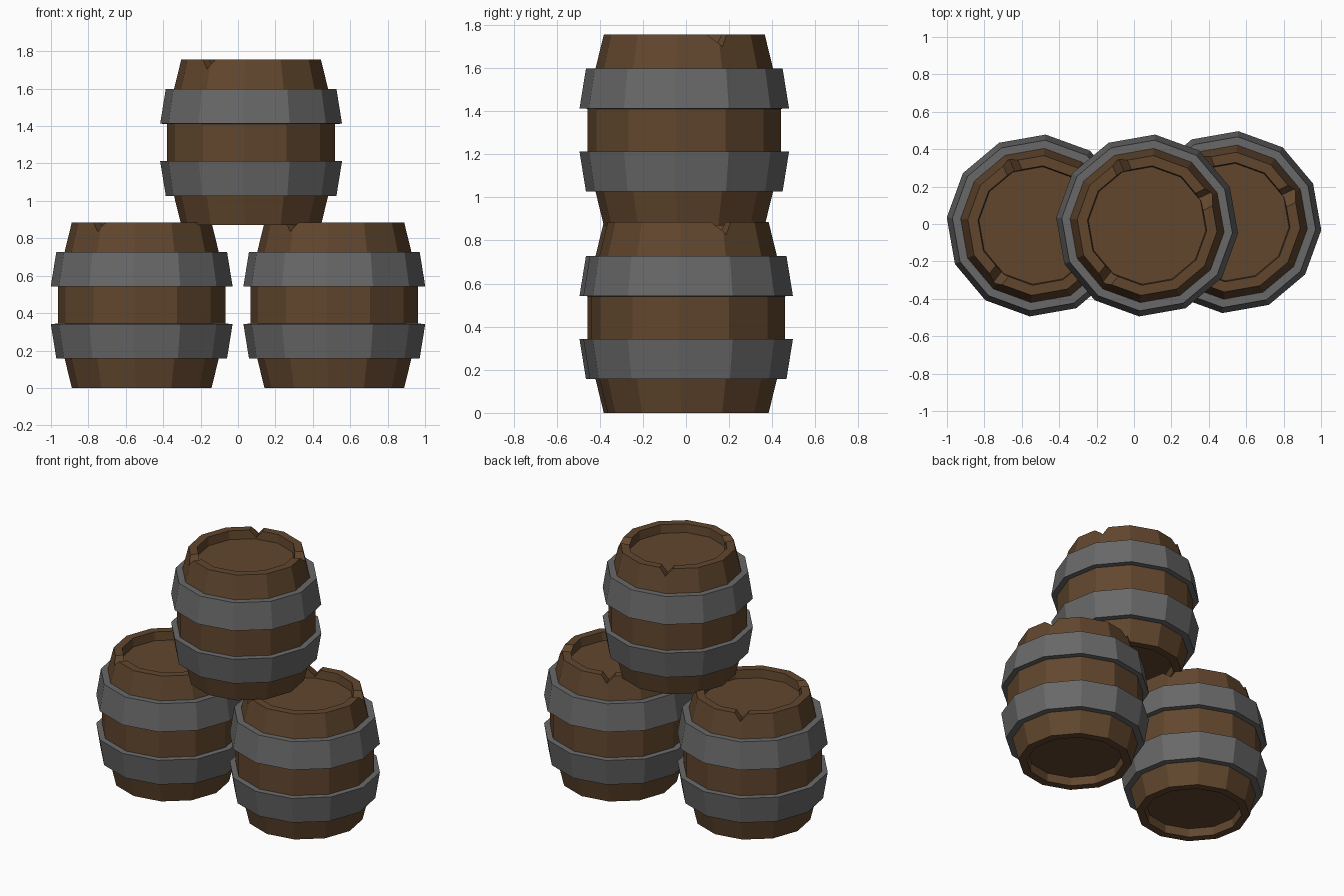
import bpy, bmesh
from math import cos, sin, radians

if "Cube" in bpy.data.objects:
    bpy.data.objects.remove(bpy.data.objects["Cube"])

SIDES, TURN, H = 12, radians(-5), 0.885


def material(name, rgb):
    m = bpy.data.materials.new(name)
    m.diffuse_color = (*rgb, 1)
    m.use_nodes = True
    m.node_tree.nodes["Principled BSDF"].inputs["Base Color"].default_value = m.diffuse_color
    return m


wood = material("wood", (0.12, 0.062, 0.027))
iron = material("iron", (0.14, 0.14, 0.14))


def make_mesh(name, bm, mat):
    bmesh.ops.recalc_face_normals(bm, faces=bm.faces)
    me = bpy.data.meshes.new(name)
    bm.to_mesh(me)
    bm.free()
    me.materials.append(mat)
    return me


def add(name, me, loc=(0, 0, 0)):
    ob = bpy.data.objects.new(name, me)
    ob.location = loc
    bpy.context.collection.objects.link(ob)
    return ob


def lathe(bm, profile, closed):
    """Spin (radius, z) points into a 12-sided solid; closed joins last to first."""
    rings = []
    for r, z in profile:
        rings.append([bm.verts.new((r * cos(TURN + radians(30 * i)),
                                    r * sin(TURN + radians(30 * i)), z))
                      for i in range(SIDES)])
    pairs = list(zip(rings, rings[1:]))
    if closed:
        pairs.append((rings[-1], rings[0]))
    else:
        bm.faces.new(rings[0])
        bm.faces.new(rings[-1])
    for a, b in pairs:
        for i in range(SIDES):
            j = (i + 1) % SIDES
            bm.faces.new((a[i], a[j], b[j], b[i]))


# staves: bulging body with recessed heads at both ends
half = [(0.315, 0.06), (0.32, 0), (0.375, 0), (0.413, 0.155), (0.45, 0.31)]
bm = bmesh.new()
lathe(bm, half + [(r, H - z) for r, z in reversed(half)], False)
body = add("barrel_body", make_mesh("barrel_body", bm, wood))

# V-shaped nicks in the top rim: angle, left, tip, right, depth
bm = bmesh.new()
for ang, left, tip, right, depth in ((26, -0.06, 0.01, 0.04, 0.057),
                                     (113, -0.04, 0.0, 0.045, 0.05),
                                     (232, -0.045, 0.0, 0.045, 0.05)):
    c, s = cos(radians(ang)), sin(radians(ang))
    ends = []
    for r in (0.28, 0.47):
        ends.append([bm.verts.new((r * c - t * s, r * s + t * c, z))
                     for t, z in ((left * 1.2, H + depth * 0.2),
                                  (tip, H - depth),
                                  (right * 1.2, H + depth * 0.2))])
    a, b = ends
    bm.faces.new(a)
    bm.faces.new(b)
    for i in range(3):
        j = (i + 1) % 3
        bm.faces.new((a[i], a[j], b[j], b[i]))
cutter = add("nick_cutter", make_mesh("nick_cutter", bm, wood))
cutter.hide_render = True
mod = body.modifiers.new("nicks", 'BOOLEAN')
mod.operation, mod.solver, mod.object = 'DIFFERENCE', 'EXACT', cutter
dg = bpy.context.evaluated_depsgraph_get()
body_mesh = bpy.data.meshes.new_from_object(body.evaluated_get(dg))
bpy.data.objects.remove(body)
bpy.data.objects.remove(cutter)

# hoops: flared bands, the upper one mirrored
band = [(0.39, 0.157), (0.458, 0.157), (0.488, 0.342), (0.43, 0.345)]
hoops = {}
for name, prof in (("lower_hoop", band),
                   ("upper_hoop", [(r, H - z) for r, z in band])):
    bm = bmesh.new()
    lathe(bm, prof, True)
    hoops[name] = make_mesh(name, bm, iron)

# stack of three barrels
for side, loc in (("left", (-0.515, -0.008, 0)),
                  ("right", (0.515, 0.01, 0)),
                  ("top", (0.07, -0.008, 0.87))):
    add(side + "_barrel_body", body_mesh, loc)
    for name, me in hoops.items():
        add(side + "_" + name, me, loc)
